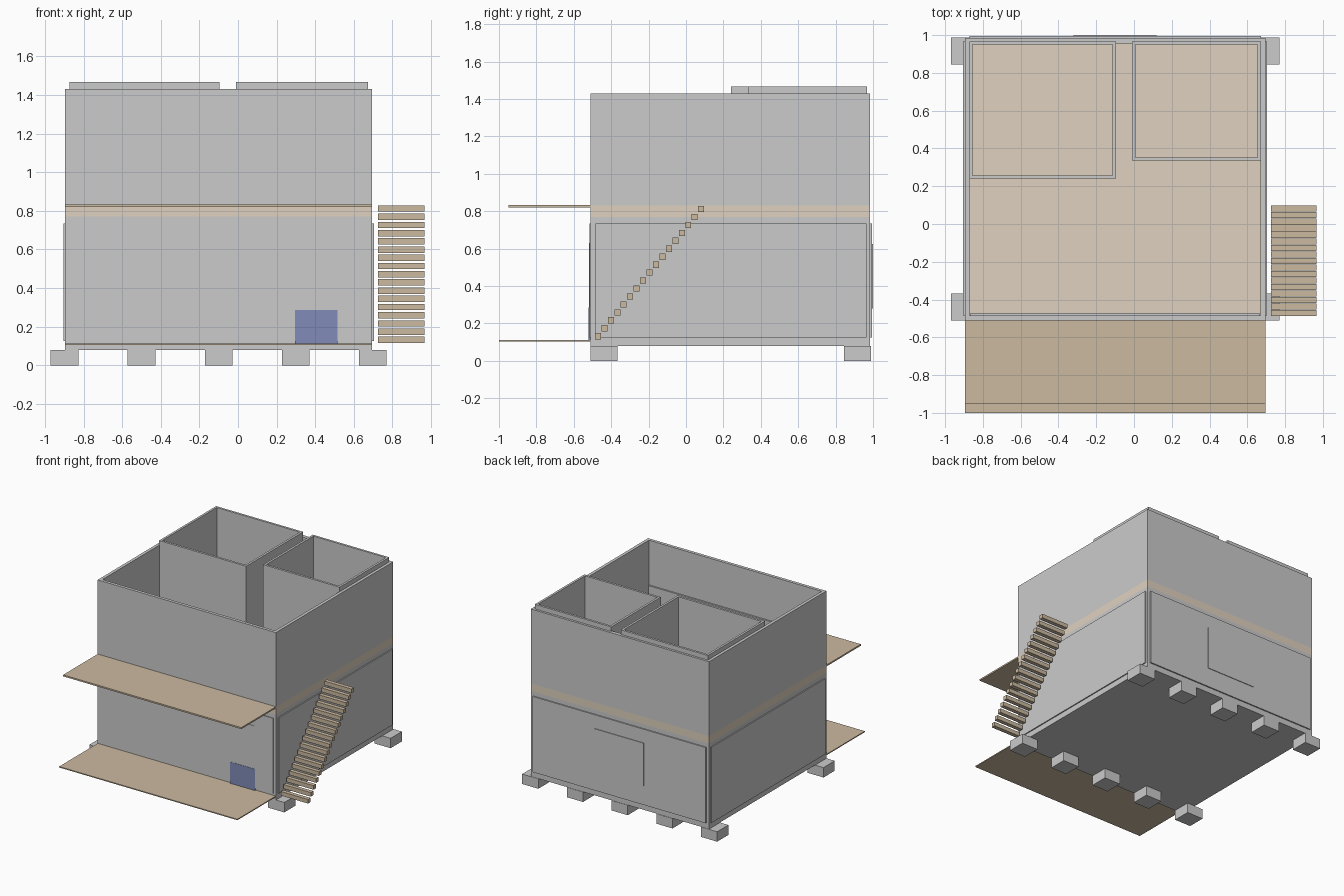
import bpy, bmesh

if "Cube" in bpy.data.objects:
    bpy.data.objects.remove(bpy.data.objects["Cube"])


def material(name, color):
    m = bpy.data.materials.new(name)
    m.diffuse_color = color
    m.use_nodes = True
    m.node_tree.nodes["Principled BSDF"].inputs["Base Color"].default_value = m.diffuse_color
    return m


WOOD = material("wood", (0.60, 0.49, 0.35, 1))
FLOOR = material("pale_floor", (0.74, 0.64, 0.52, 0.4))
BLUE = material("blue_door", (0.22, 0.26, 0.48, 1))


def box(name, x, y, z, mat=None):
    bm = bmesh.new()
    bmesh.ops.create_cube(bm, size=1)
    for v in bm.verts:
        for i, (a, b) in enumerate((x, y, z)):
            v.co[i] = a if v.co[i] < 0 else b
    me = bpy.data.meshes.new(name)
    bm.to_mesh(me)
    bm.free()
    ob = bpy.data.objects.new(name, me)
    bpy.context.collection.objects.link(ob)
    if mat:
        me.materials.append(mat)
    return ob


def ring(name, x, y, z, t):
    # closed loop of walls, open at top and bottom
    bm = bmesh.new()
    loops = []
    for d, h in ((0, z[0]), (0, z[1]), (t, z[1]), (t, z[0])):
        loops.append([bm.verts.new(p) for p in (
            (x[0] + d, y[0] + d, h), (x[1] - d, y[0] + d, h),
            (x[1] - d, y[1] - d, h), (x[0] + d, y[1] - d, h))])
    for k in range(4):
        a, b = loops[k], loops[(k + 1) % 4]
        for i in range(4):
            j = (i + 1) % 4
            bm.faces.new((a[i], a[j], b[j], b[i]))
    bmesh.ops.recalc_face_normals(bm, faces=bm.faces)
    me = bpy.data.meshes.new(name)
    bm.to_mesh(me)
    bm.free()
    ob = bpy.data.objects.new(name, me)
    bpy.context.collection.objects.link(ob)
    return ob


X, Y = (-0.895, 0.695), (-0.51, 0.985)

# foundation blocks and ground slab
for i in range(5):
    cx = -0.898 + 0.399 * i
    for side, y in (("front", (-0.51, -0.367)), ("back", (0.845, 0.988))):
        box(f"{side}_footing_{i}", (cx - 0.072, cx + 0.072), y, (0, 0.08))
box("ground_slab", X, Y, (0.08, 0.11))

# two storeys of walls with a floor between
ring("lower_walls", X, Y, (0.11, 0.77), 0.025)
box("upper_floor", X, Y, (0.77, 0.83), FLOOR)
ring("upper_walls", X, Y, (0.83, 1.43), 0.025)
box("inner_front_ledge", (-0.865, 0.665), (-0.486, -0.472), (0.83, 1.07))

# rooms on the upper floor
ring("left_room", (-0.872, -0.095), (0.24, 0.967), (0.83, 1.467), 0.018)
ring("right_room", (-0.01, 0.672), (0.335, 0.967), (0.83, 1.467), 0.018)
box("room_gap_wall", (-0.095, -0.01), (0.955, 0.967), (0.83, 1.43))

# shallow cladding panels on the lower storey
PZ = (0.125, 0.735)
box("left_cladding", (-0.904, -0.89), (-0.485, 0.965), PZ)
box("right_cladding", (0.69, 0.704), (-0.485, 0.965), PZ)
box("front_cladding", (-0.872, 0.672), (-0.516, -0.505), PZ)
box("back_cladding", (-0.872, 0.672), (0.98, 0.995), PZ)
box("back_window", (-0.32, 0.12), (0.99, 1.0), (0.28, 0.625))
box("front_window", (-0.32, 0.515), (-0.519, -0.51), (0.285, 0.63))
box("door", (0.295, 0.515), (-0.521, -0.51), (0.11, 0.285), BLUE)

# front terraces
box("lower_terrace", X, (-1.0, -0.51), (0.104, 0.112), WOOD)
box("upper_terrace", X, (-0.95, -0.51), (0.82, 0.832), WOOD)

# open outside stair
for i in range(17):
    y, z = -0.487 + 0.0345 * i, 0.115 + 0.0425 * i
    box(f"stair_tread_{i}", (0.725, 0.966), (y, y + 0.032), (z, z + 0.033), WOOD)
